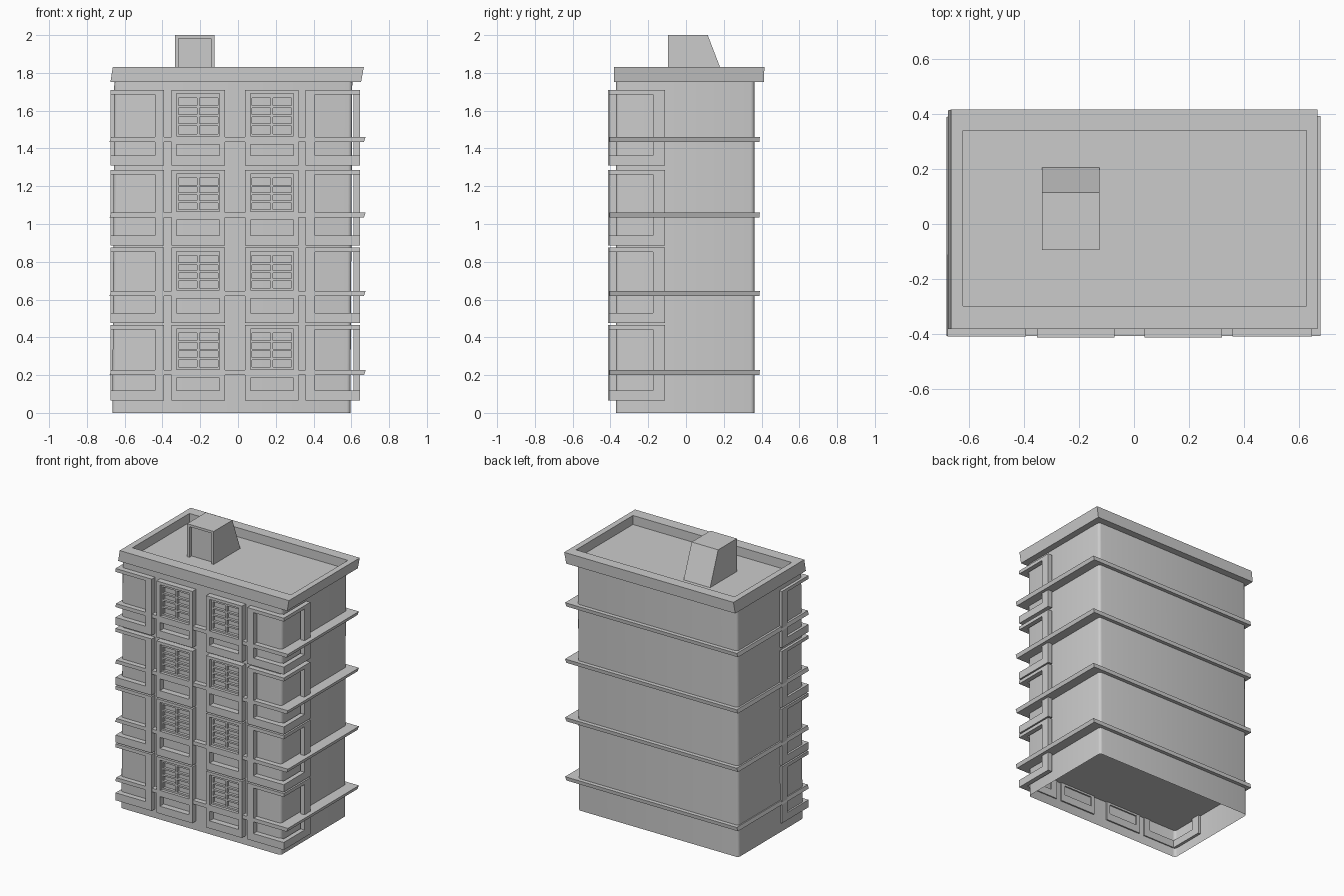
import bpy, bmesh, math

if "Cube" in bpy.data.objects:
    bpy.data.objects.remove(bpy.data.objects["Cube"])


def finish(name, bm):
    bmesh.ops.recalc_face_normals(bm, faces=bm.faces)
    mesh = bpy.data.meshes.new(name)
    bm.to_mesh(mesh)
    bm.free()
    ob = bpy.data.objects.new(name, mesh)
    bpy.context.collection.objects.link(ob)
    return ob


def loft(bm, rings, cap0=True, cap1=True, loop=False):
    """Skin a list of equal-length point rings."""
    vs = [[bm.verts.new(p) for p in r] for r in rings]
    n = len(rings[0])
    pairs = list(zip(vs, vs[1:])) + ([(vs[-1], vs[0])] if loop else [])
    for a, b in pairs:
        for i in range(n):
            j = (i + 1) % n
            bm.faces.new((a[i], a[j], b[j], b[i]))
    if not loop:
        if cap0:
            bm.faces.new(vs[0][::-1])
        if cap1:
            bm.faces.new(vs[-1])


def rect(x0, x1, y0, y1, z):
    return [(x0, y0, z), (x1, y0, z), (x1, y1, z), (x0, y1, z)]


def rect_xz(x0, x1, z0, z1, y):
    return [(x0, y, z0), (x1, y, z0), (x1, y, z1), (x0, y, z1)]


def box(bm, x0, x1, y0, y1, z0, z1):
    loft(bm, [rect(x0, x1, y0, y1, z0), rect(x0, x1, y0, y1, z1)])


def ring_frame(bm, outer, inner, front, back):
    loft(bm, [rect_xz(*outer, back), rect_xz(*outer, front),
              rect_xz(*inner, front), rect_xz(*inner, back)], loop=True)


def rounded(x0, x1, y0, y1, z, r=0.02, seg=3):
    pts = []
    for k, (cx, cy) in enumerate([(x1 - r, y1 - r), (x0 + r, y1 - r),
                                  (x0 + r, y0 + r), (x1 - r, y0 + r)]):
        for i in range(seg + 1):
            a = (k + i / seg) * math.pi / 2
            pts.append((cx + r * math.cos(a), cy + r * math.sin(a), z))
    return pts


# Walls: rounded shell, open underneath
bm = bmesh.new()
loft(bm, [rounded(-0.665, 0.595, -0.37, 0.362, 0),
          rounded(-0.655, 0.605, -0.37, 0.362, 1.76)], False, False)
walls = finish("walls", bm)
bpy.context.view_layer.objects.active = walls
walls.select_set(True)
bpy.ops.object.shade_smooth_by_angle(angle=math.radians(35))

# Roof with sunken deck inside a parapet
bm = bmesh.new()
loft(bm, [rect(-0.675, 0.652, -0.38, 0.412, 1.753),
          rect(-0.663, 0.666, -0.38, 0.415, 1.83),
          rect(-0.62, 0.625, -0.298, 0.34, 1.83),
          rect(-0.62, 0.625, -0.298, 0.34, 1.766)])
finish("roof", bm)

# Stair house with sloping back and recessed doorway
bm = bmesh.new()
X0, X1, YF = -0.333, -0.125, -0.095
side = [(YF, 1.766), (YF, 2.0), (0.115, 2.0), (0.205, 1.766)]
a, b = [[bm.verts.new((x, y, z)) for y, z in side] for x in (X0, X1)]
bm.faces.new(a)
bm.faces.new(b[::-1])
for i in (1, 2):
    bm.faces.new((a[i], b[i], b[i + 1], a[i + 1]))
outer = [a[0], a[1], b[1], b[0]]
xs = [(X0 + 0.018, 1.766), (X0 + 0.018, 1.983), (X1 - 0.018, 1.983), (X1 - 0.018, 1.766)]
inner, deep = [[bm.verts.new((x, y, z)) for x, z in xs] for y in (YF, YF + 0.025)]
for i in range(3):
    bm.faces.new((outer[i], outer[i + 1], inner[i + 1], inner[i]))
    bm.faces.new((inner[i], inner[i + 1], deep[i + 1], deep[i]))
bm.faces.new(deep)
finish("stair_house", bm)

floors = [(0.065, 0.2), (0.475, 0.62), (0.885, 1.035), (1.31, 1.435)]
for n, (z, band) in enumerate(floors, 1):
    top = z + 0.4

    # Floor slab sticking out as a ledge
    bm = bmesh.new()
    loft(bm, [rect(-0.68, 0.667, -0.406, 0.388, band),
              rect(-0.672, 0.676, -0.406, 0.391, band + 0.026)])
    finish(f"floor_slab_{n}", bm)

    # Two middle windows: frame, middle rail, sash with glazing bars
    frames, sashes = bmesh.new(), bmesh.new()
    for x in (-0.352, 0.038):
        x1 = x + 0.282
        ix0, ix1, s0, s1 = x + 0.027, x1 - 0.027, band + 0.03, top - 0.02
        ring_frame(frames, (x, x1, z, top), (ix0, ix1, z + 0.053, s1), -0.412, -0.36)
        box(frames, ix0, ix1, -0.411, -0.36, band - 0.014, s0)
        sy, sb = -0.39, -0.365
        ring_frame(sashes, (ix0, ix1, s0, s1),
                   (ix0 + 0.01, ix1 - 0.01, s0 + 0.012, s1 - 0.022), sy, sb)
        mid = (ix0 + ix1) / 2
        box(sashes, mid - 0.006, mid + 0.006, sy, sb, s0 + 0.012, s1 - 0.022)
        step = (s1 - s0 - 0.034) / 4
        for k in range(1, 4):
            zz = s0 + 0.012 + step * k
            box(sashes, ix0 + 0.01, ix1 - 0.01, sy + 0.001, sb, zz - 0.006, zz + 0.006)
    finish(f"window_frames_{n}", frames)
    finish(f"window_sashes_{n}", sashes)

    # Corner windows: L-shaped rails wrapping the corner plus end posts
    bm = bmesh.new()
    for out, inn, end, post in ((-0.676, -0.645, -0.392, -0.44),
                                (0.645, 0.612, 0.358, 0.407)):
        plan = [(end, -0.408), (out, -0.408), (out, -0.11),
                (inn, -0.11), (inn, -0.362), (end, -0.362)]
        for za, zb in ((z, z + 0.053), (top - 0.024, top)):
            loft(bm, [[(x, y, za) for x, y in plan], [(x, y, zb) for x, y in plan]])
        box(bm, min(end, post), max(end, post), -0.408, -0.362, z + 0.053, top - 0.024)
        box(bm, min(out, inn), max(out, inn), -0.175, -0.11, z + 0.053, top - 0.024)
    finish(f"corner_frames_{n}", bm)
